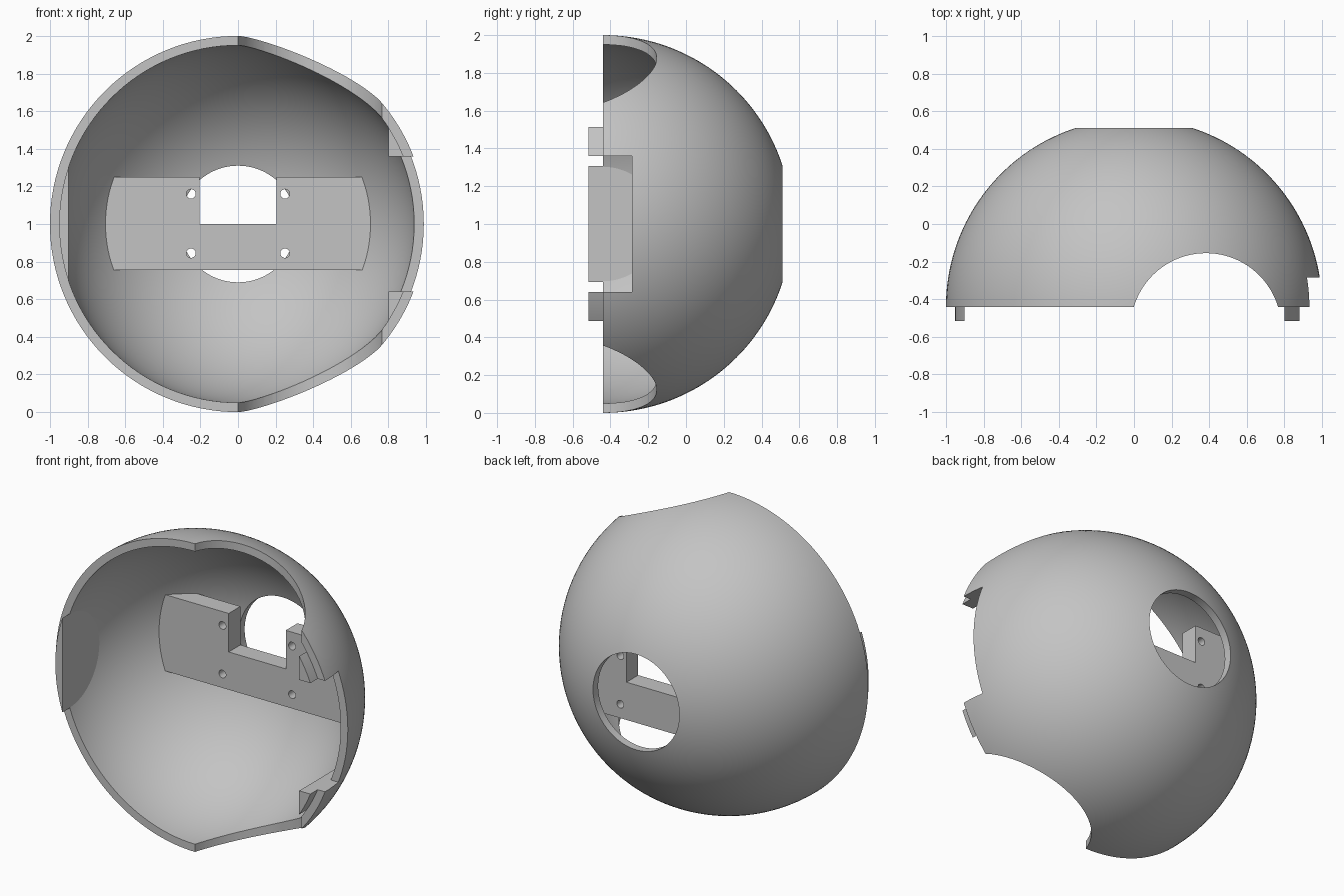
import bpy
import bmesh
from math import sin, cos, asin, pi

if "Cube" in bpy.data.objects:
    bpy.data.objects.remove(bpy.data.objects["Cube"], do_unlink=True)

RIM_Y, TAB_Y, MID_Z = -0.44, -0.515, 1.0
OUTER, INNER, PORT = 1.0, 0.95, 0.31
SEGMENTS, RINGS = 128, 40

grey = bpy.data.materials.new("plain grey")
grey.use_nodes = True
colour = (0.55, 0.55, 0.55, 1)
grey.diffuse_color = colour
grey.node_tree.nodes["Principled BSDF"].inputs["Base Color"].default_value = colour


def finish(name, bm):
    bmesh.ops.recalc_face_normals(bm, faces=bm.faces)
    mesh = bpy.data.meshes.new(name)
    bm.to_mesh(mesh)
    bm.free()
    mesh.materials.append(grey)
    obj = bpy.data.objects.new(name, mesh)
    bpy.context.collection.objects.link(obj)
    return obj


def lathe(name, profile, closed):
    """Spin (radius, depth) points about the front-to-back axis."""
    bm = bmesh.new()
    verts = [bm.verts.new((r, RIM_Y + d, MID_Z)) for r, d in profile]
    pairs = list(zip(verts, verts[1:])) + ([(verts[-1], verts[0])] if closed else [])
    edges = [bm.edges.new(p) for p in pairs]
    bmesh.ops.spin(bm, geom=verts + edges, cent=(0, 0, MID_Z), axis=(0, 1, 0),
                   angle=2 * pi, steps=SEGMENTS, use_merge=True)
    bmesh.ops.remove_doubles(bm, verts=bm.verts, dist=1e-5)
    return finish(name, bm)


def box(name, x, y, z):
    bm = bmesh.new()
    bmesh.ops.create_cube(bm, size=1)
    for v in bm.verts:
        v.co = [lo + (c + 0.5) * (hi - lo) for c, (lo, hi) in zip(v.co, (x, y, z))]
    return finish(name, bm)


def cylinder(name, radius, length, location, along_y=False, sides=96):
    bm = bmesh.new()
    bmesh.ops.create_cone(bm, cap_ends=True, segments=sides, radius1=radius,
                          radius2=radius, depth=length)
    for v in bm.verts:
        if along_y:
            v.co.y, v.co.z = -v.co.z, v.co.y
        v.co.x += location[0]
        v.co.y += location[1]
        v.co.z += location[2]
    return finish(name, bm)


def combine(obj, tool, operation):
    """Apply a boolean and discard the tool."""
    mod = obj.modifiers.new("cut", 'BOOLEAN')
    mod.operation, mod.solver, mod.object = operation, 'EXACT', tool
    bpy.context.view_layer.objects.active = obj
    bpy.ops.object.modifier_apply(modifier=mod.name)
    bpy.data.objects.remove(tool, do_unlink=True)


def arc(radius, end):
    return [(radius * cos(end * i / RINGS), radius * sin(end * i / RINGS))
            for i in range(RINGS + 1)]


def inner_block(name, x, y, z):
    """Block whose outer side follows the inside of the shell."""
    profile = [(0, TAB_Y - RIM_Y), (INNER + 0.001, TAB_Y - RIM_Y)] + arc(INNER + 0.001, pi / 2)
    profile[-1] = (0, INNER + 0.001)
    obj = lathe(name, profile, True)
    combine(obj, box("trim", x, y, z), 'INTERSECT')
    return obj


# Half-sphere shell with a round opening in the back
outer = arc(OUTER, pi / 2 - asin(PORT / OUTER))
inner = arc(INNER, pi / 2 - asin(PORT / INNER))
shell = lathe("shell", outer + inner[::-1], True)
# Scalloped rim above and below, and the latch slot on the left side
combine(shell, cylinder("scallop", 0.4, 3, (0.3825, -0.555, MID_Z)), 'DIFFERENCE')
combine(shell, box("slot", (0.7, 1.2), (-0.6, -0.285), (0.64, 1.36)), 'DIFFERENCE')
parts = [shell]

# Flat pad and tongue on the right side
DEEP = (-1, 1)
parts.append(inner_block("right_tongue", (-1.2, -0.9), DEEP, (0, 2)))

# Pair of latch tabs beside the slot
parts.append(inner_block("upper_latch_tab", (0.8, 1.2), DEEP, (1.36, 2)))
parts.append(inner_block("lower_latch_tab", (0.8, 1.2), DEEP, (0, 0.64)))

# Mounting plate with a notch and four screw holes
plate = inner_block("mounting_plate", (-1, 1), (0.197, 0.317), (0.755, 1.25))
combine(plate, box("notch", (-0.205, 0.205), (0, 0.5), (1.0, 1.5)), 'DIFFERENCE')
for x in (-0.25, 0.25):
    for z in (0.845, 1.16):
        combine(plate, cylinder("screw_hole", 0.025, 1, (x, 0.25, z), True, 32), 'DIFFERENCE')
parts.append(plate)

# Smooth curved faces, keep cut edges crisp
bpy.ops.object.select_all(action='DESELECT')
for obj in parts:
    obj.select_set(True)
bpy.context.view_layer.objects.active = shell
bpy.ops.object.shade_smooth_by_angle(angle=pi / 6)
